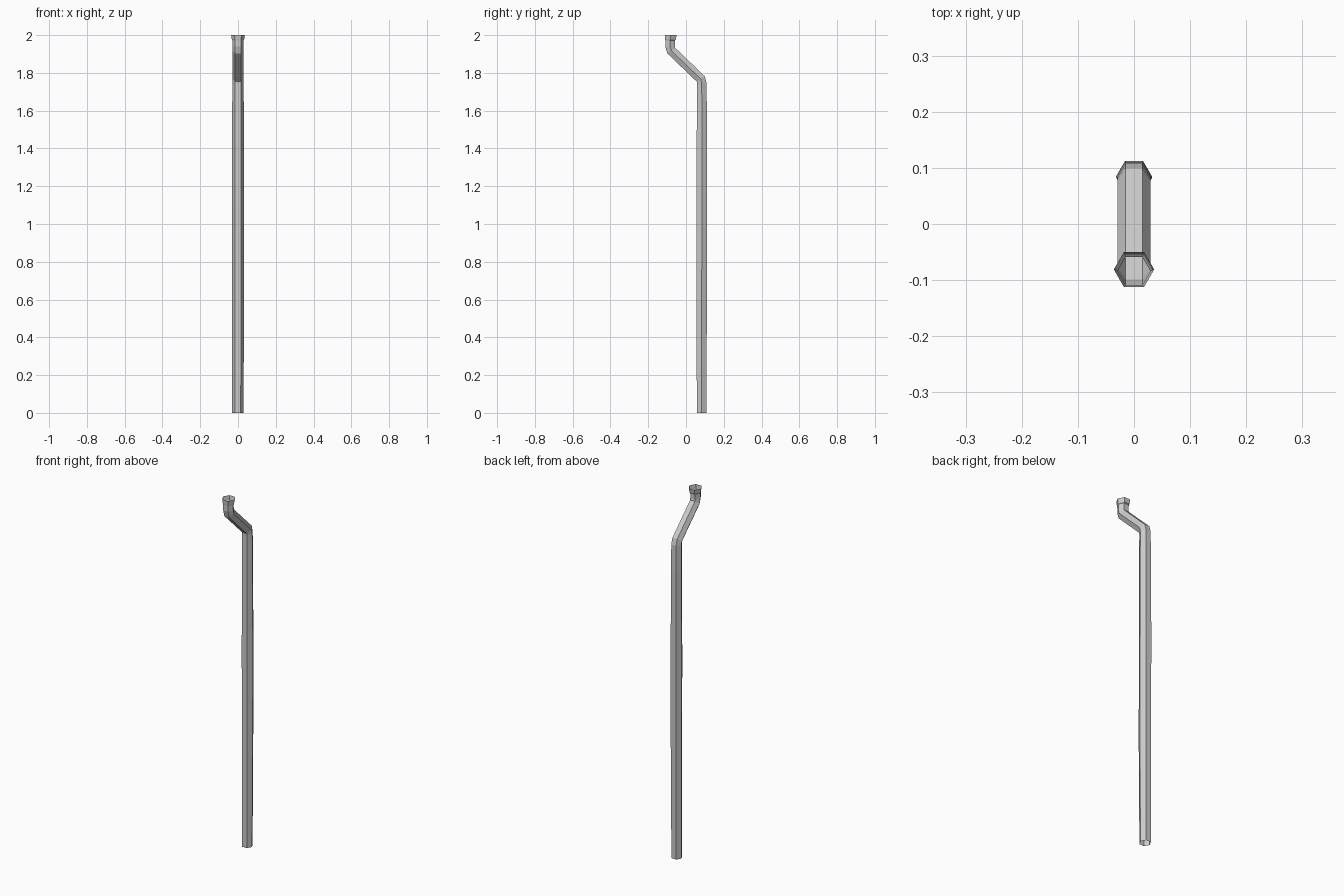
import bpy, bmesh, math

if "Cube" in bpy.data.objects:
    bpy.data.objects.remove(bpy.data.objects["Cube"])


def ring(bm, x, y, z, radius, tilt):
    """Hexagonal pipe section, leaning towards -y by tilt degrees."""
    a = math.radians(tilt)
    verts = []
    for i in range(6):
        t = math.tau * i / 6
        u, v = radius * math.cos(t), radius * math.sin(t)
        verts.append(bm.verts.new((x + u, y + v * math.cos(a), z + v * math.sin(a))))
    return verts


def hex_tube(name, sections):
    bm = bmesh.new()
    rings = [ring(bm, *s) for s in sections]
    for lo, hi in zip(rings, rings[1:]):
        for i in range(6):
            j = (i + 1) % 6
            bm.faces.new((lo[i], lo[j], hi[j], hi[i]))
    bmesh.ops.recalc_face_normals(bm, faces=bm.faces)
    mesh = bpy.data.meshes.new(name)
    bm.to_mesh(mesh)
    bm.free()
    obj = bpy.data.objects.new(name, mesh)
    bpy.context.collection.objects.link(obj)
    return obj


# Downpipe: slightly uneven straight run, then an offset bend and flared open collar
hex_tube("downpipe", [
    (-0.001, 0.083, 0.00, 0.0295, 0),
    (0.001, 0.083, 0.55, 0.0315, 0),
    (0.000, 0.084, 1.10, 0.0325, 0),
    (0.000, 0.084, 1.59, 0.0310, 0),
    (0.000, 0.083, 1.745, 0.0295, 8),
    (0.000, 0.078, 1.768, 0.0295, 35),
    (0.000, -0.078, 1.918, 0.0295, 35),
    (0.000, -0.084, 1.942, 0.0295, 8),
    (0.000, -0.084, 1.972, 0.0295, 0),
    (0.000, -0.082, 1.976, 0.0325, 0),
    (0.000, -0.081, 2.00, 0.0360, 0),
])
